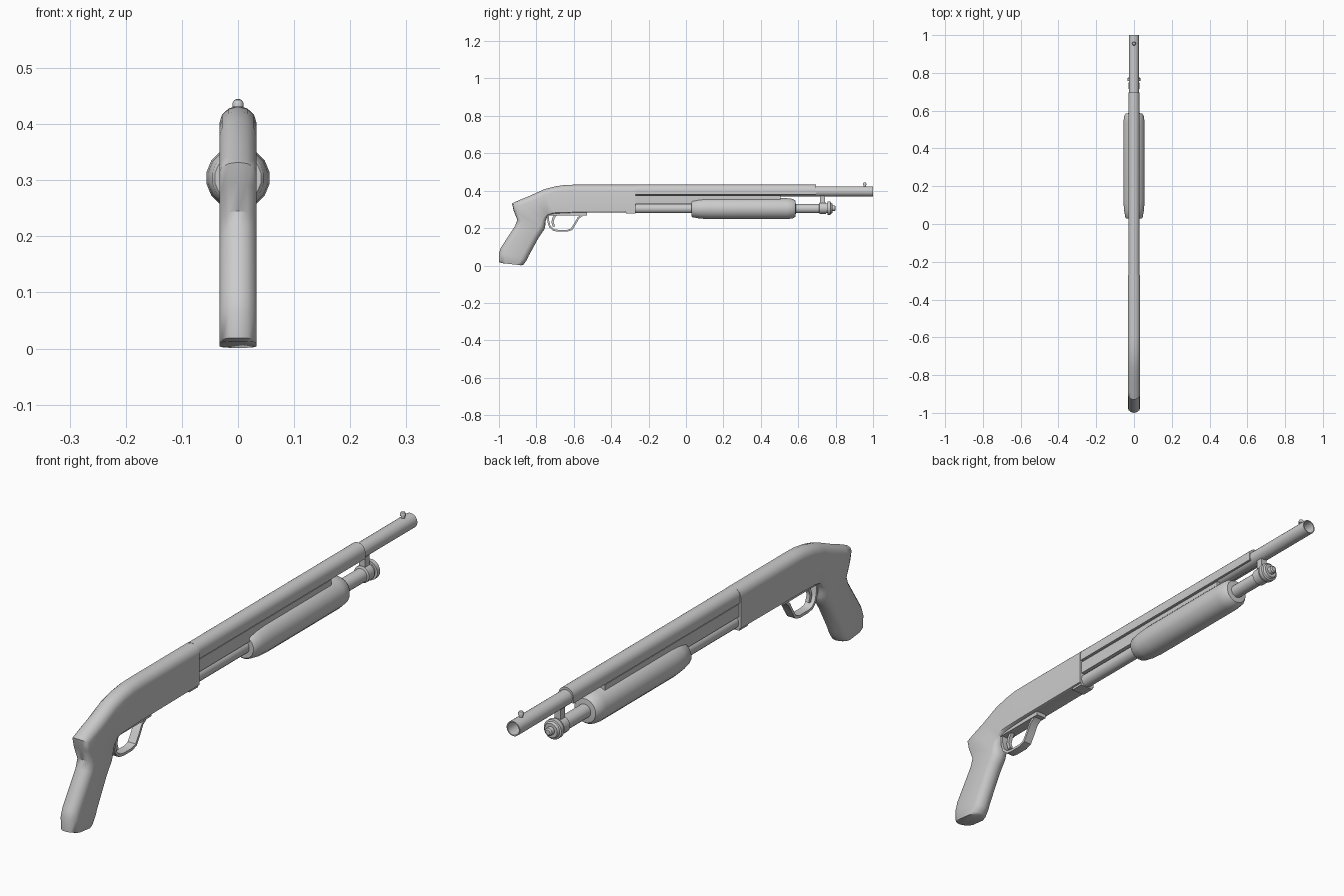
import bpy, bmesh, math
from mathutils import Vector

if "Cube" in bpy.data.objects:
    bpy.data.objects.remove(bpy.data.objects["Cube"])


def finish(name, bm, angle=35):
    bmesh.ops.recalc_face_normals(bm, faces=bm.faces)
    me = bpy.data.meshes.new(name)
    bm.to_mesh(me)
    bm.free()
    ob = bpy.data.objects.new(name, me)
    bpy.context.collection.objects.link(ob)
    bpy.ops.object.select_all(action='DESELECT')
    ob.select_set(True)
    bpy.context.view_layer.objects.active = ob
    bpy.ops.object.shade_smooth_by_angle(angle=math.radians(angle))
    return ob


def loft(name, rings, angle=35):
    """Skin a list of equally sized closed rings and cap both ends."""
    bm = bmesh.new()
    vs = [[bm.verts.new(p) for p in r] for r in rings]
    n = len(vs[0])
    for a, b in zip(vs, vs[1:]):
        for i in range(n):
            bm.faces.new((a[i], a[(i + 1) % n], b[(i + 1) % n], b[i]))
    bm.faces.new(vs[0])
    bm.faces.new(vs[-1])
    return finish(name, bm, angle)


def lathe(name, profile, z, seg=16, axis='Y', y=0):
    """Turn (position, radius) pairs round a y or z axis."""
    rings = []
    for t, r in profile:
        ring = []
        for i in range(seg):
            a = 2 * math.pi * (i + 0.5) / seg
            c, s = r * math.cos(a), r * math.sin(a)
            ring.append((c, t, z + s) if axis == 'Y' else (c, y + s, t))
        rings.append(ring)
    return loft(name, rings)


def box(name, w, y0, y1, z0, z1):
    rect = [(-w, z0), (w, z0), (w, z1), (-w, z1)]
    return loft(name, [[(x, y, z) for x, z in rect] for y in (y0, y1)])


def strip(name, path, thick, w):
    """Flat band following a side-view (y, z) path."""
    pts = [Vector(p) for p in path]
    rings = []
    for i, p in enumerate(pts):
        d = (pts[min(i + 1, len(pts) - 1)] - pts[max(i - 1, 0)]).normalized()
        n = Vector((-d.y, d.x)) * thick / 2
        a, b = p + n, p - n
        rings.append([(-w, *a), (w, *a), (w, *b), (-w, *b)])
    return loft(name, rings)


def section(top, bot, w, rt, rb, k=6):
    """Slab cross-section between two side-view points with rounded ends."""
    top, bot = Vector(top), Vector(bot)
    up = (top - bot).normalized()
    ring = []
    for base, sign, r in ((top - up * rt, 1, rt), (bot + up * rb, -1, rb)):
        for i in range(k + 1):
            a = math.pi * i / k
            p = base + up * sign * r * math.sin(a)
            ring.append((sign * w * math.cos(a), p.x, p.y))
    return ring


# Receiver flowing into the pistol grip: top point, bottom point, rounding
stations = [
    ((-.27, .432), (-.27, .284), .03, .003),
    ((-.60, .432), (-.60, .282), .03, .003),
    ((-.645, .431), (-.65, .280), .03, .004),
    ((-.70, .423), (-.705, .276), .03, .006),
    ((-.757, .408), (-.74, .265), .03, .012),
    ((-.837, .372), (-.750, .24), .03, .02),
    ((-.90, .346), (-.752, .222), .03, .025),
    ((-.93, .332), (-.753, .208), .03, .03),
    ((-.922, .295), (-.758, .192), .03, .03),
    ((-.902, .245), (-.772, .172), .03, .03),
    ((-.913, .213), (-.79, .145), .03, .03),
    ((-.99, .095), (-.842, .05), .03, .03),
    ((-1.0, .065), (-.852, .028), .03, .03),
    ((-1.0, .019), (-.868, .006), .03, .03),
    ((-.985, .013), (-.88, .001), .025, .025),
]
loft("receiver_and_grip", [section(t, b, .033, rt, rb) for t, b, rt, rb in stations], 40)
box("receiver_front_lip", .027, -.32, -.27, .277, .30)

# Barrel with open bore, and the half-round cover above it
lathe("barrel", [(-.27, .026), (1.0, .027), (1.0, .023), (.6, .023)], .396, 20)
cover = [(.03 * math.cos(a), .402 + .03 * math.sin(a))
         for a in [math.pi * i / 12 for i in range(13)]]
cover += [(-.03, .38), (.03, .38)]
loft("barrel_cover", [[(x, y, z) for x, z in cover] for y in (-.27, .695)])
box("action_bar", .025, -.27, .505, .328, .374)

# Magazine tube, end cap and sliding fore-end
lathe("magazine_tube", [(-.28, .025), (.76, .025)], .304)
lathe("fore_end", [(.03, .042), (.035, .047), (.075, .054), (.12, .057), (.54, .057),
                   (.572, .053), (.585, .044), (.587, .026)], .304, 16)
lathe("magazine_cap", [(.712, .026), (.715, .031), (.748, .031), (.748, .027), (.756, .027),
                       (.756, .036), (.772, .036), (.774, .030), (.782, .026),
                       (.782, .015), (.796, .014), (.80, .009)], .306)
box("barrel_bracket", .012, .717, .744, .32, .385)

# Front bead sight
lathe("sight_bead", [(.415, .007), (.430, .007), (.431, .010), (.438, .010),
                     (.443, .007), (.445, .002)], 0, 12, 'Z', .955)

# Trigger group
box("trigger_plate", .02, -.745, -.53, .268, .287)
strip("trigger_guard", [(-.738, .275), (-.736, .235), (-.728, .208), (-.708, .190),
                        (-.685, .186), (-.635, .186), (-.612, .194), (-.592, .225),
                        (-.575, .255), (-.548, .274)], .010, .016)
strip("trigger", [(-.690, .280), (-.708, .255), (-.714, .232), (-.706, .208)], .012, .007)
